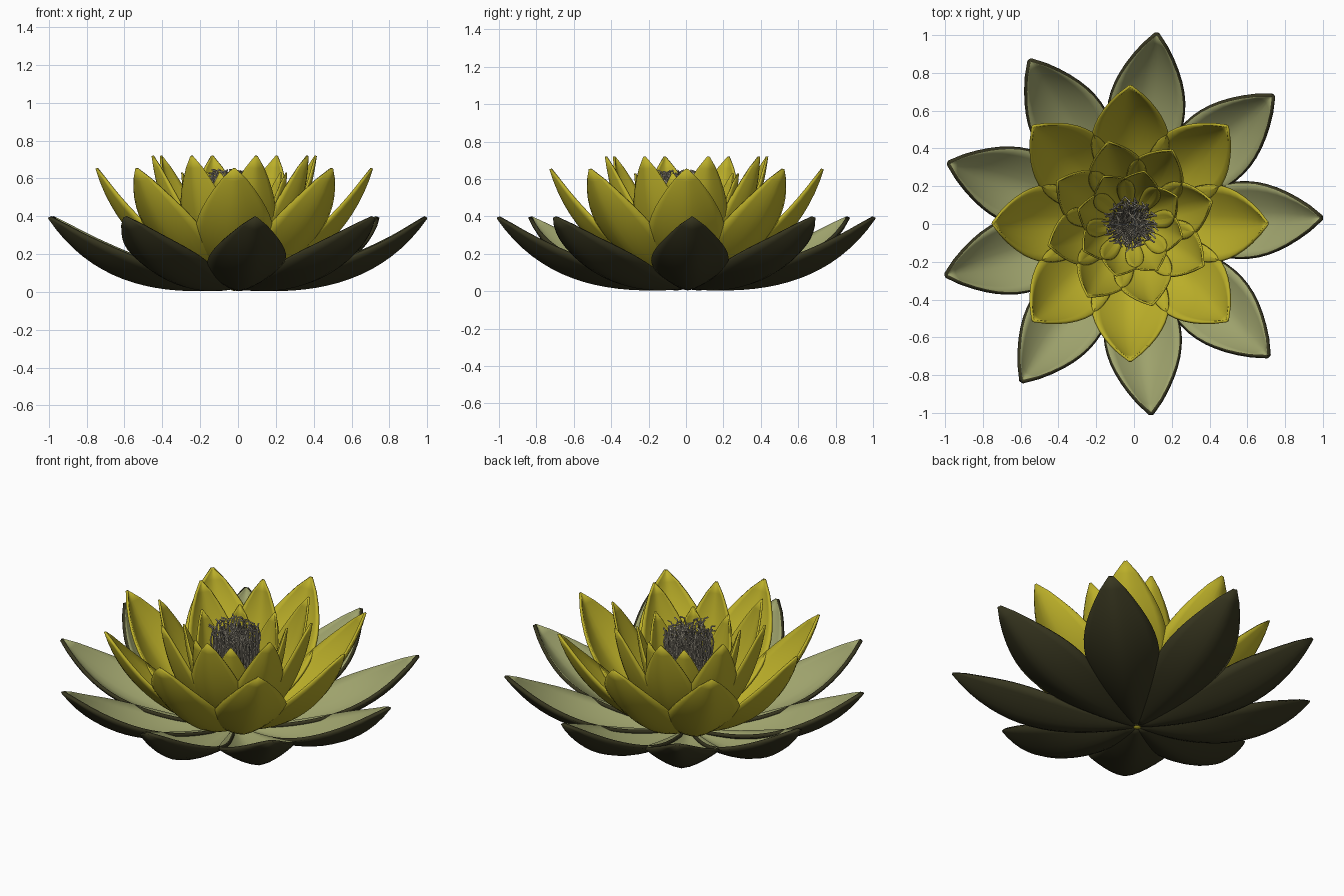
import bpy, bmesh, math, random
from mathutils import Vector

if "Cube" in bpy.data.objects:
    bpy.data.objects.remove(bpy.data.objects["Cube"])
random.seed(4)
CENTRE = Vector((-0.02, 0.003, 0))


def material(name, rgb):
    m = bpy.data.materials.new(name)
    m.diffuse_color = (*rgb, 1)
    m.use_nodes = True
    m.node_tree.nodes["Principled BSDF"].inputs["Base Color"].default_value = m.diffuse_color
    return m


yellow = material("petal yellow", (0.50, 0.43, 0.022))
sage = material("sage green", (0.34, 0.36, 0.15))
dark = material("dark olive", (0.038, 0.036, 0.014))
cream = material("stamen grey", (0.46, 0.42, 0.33))


def bezier(p, t):
    """Point and tangent of a cubic in the (radius, height) plane."""
    p = [Vector(q) for q in p]
    u = 1 - t
    pos = u**3 * p[0] + 3*u*u*t * p[1] + 3*u*t*t * p[2] + t**3 * p[3]
    tan = u*u * (p[1] - p[0]) + 2*u*t * (p[2] - p[1]) + t*t * (p[3] - p[2])
    return pos, tan.normalized()


def petal_ring(name, angles, path, width, cup, thick, mats, rows=18, cols=10):
    """Ring of pointed, cupped petals; the inner side carries the first material."""
    bm = bmesh.new()
    for a in angles:
        a = math.radians(a)
        out = Vector((math.cos(a), math.sin(a), 0))
        side = Vector((-math.sin(a), math.cos(a), 0))
        up = Vector((0, 0, 1))
        grid = []
        for i in range(rows + 1):
            t = 0.015 + 0.985 * i / rows
            pos, tan = bezier(path, t)
            w = width * max(0, math.sin(math.pi * t**1.3))**0.8
            if i == rows:
                w = 0.001
            normal = -tan.y * out + tan.x * up
            row = []
            for j in range(cols + 1):
                s = 2 * j / cols - 1
                co = (CENTRE + out * pos.x + up * pos.y + side * w * s
                      + normal * cup * w * abs(s)**1.5)
                row.append(bm.verts.new(co))
            grid.append(row)
        for i in range(rows):
            for j in range(cols):
                bm.faces.new((grid[i][j], grid[i+1][j], grid[i+1][j+1], grid[i][j+1]))
    for f in bm.faces:
        f.smooth = True
    mesh = bpy.data.meshes.new(name)
    bm.to_mesh(mesh)
    bm.free()
    ob = bpy.data.objects.new(name, mesh)
    bpy.context.collection.objects.link(ob)
    for m in mats:
        mesh.materials.append(m)
    sol = ob.modifiers.new("thickness", 'SOLIDIFY')
    sol.thickness = thick
    sol.offset = -1
    sol.material_offset = sol.material_offset_rim = len(mats) - 1
    bpy.context.view_layer.objects.active = ob
    ob.select_set(True)
    bpy.ops.object.shade_smooth_by_angle(angle=math.radians(40))
    ob.select_set(False)
    return ob


# Outer sepals, dark underneath and sage inside
petal_ring("sepals", [1.7, 41.8, 82, 121.6, 161.6, 195.7, 235.5, 276.3, 316.2],
           [(0, .035), (.35, 0), (.75, .03), (1.005, .4)], .195, .5, .02, [sage, dark])

# Three rings of yellow petals
rings = [
    ("outer_petals", 0, [(0, .035), (.25, .05), (.6, .25), (.72, .655)], .20, .42, .014),
    ("middle_petals", 15, [(0, .04), (.2, .08), (.38, .32), (.44, .72)], .15, .42, .012),
    ("inner_petals", 30, [(0, .045), (.15, .08), (.25, .28), (.28, .63)], .115, .4, .010),
]
for name, start, path, width, cup, thick in rings:
    petal_ring(name, [start + 45 * k for k in range(8)], path, width, cup, thick, [yellow])

# Small core joining the petal bases
bpy.ops.mesh.primitive_uv_sphere_add(segments=16, ring_count=8, radius=.03,
                                     location=CENTRE + Vector((0, 0, .035)))
core = bpy.context.object
core.name = "flower_core"
core.data.materials.append(yellow)
bpy.ops.object.shade_smooth()
core.select_set(False)

# Stamens: a tuft of thin wavy threads with bent tips
curve = bpy.data.curves.new("stamens", 'CURVE')
curve.dimensions = '3D'
curve.bevel_depth = .0045
curve.bevel_resolution = 0
curve.use_fill_caps = True
for k in range(130):
    r = .135 * math.sqrt((k + .5) / 130)
    a = k * 2.39996
    d = Vector((math.cos(a), math.sin(a), 0))
    top = random.uniform(.56, .64)
    b = random.uniform(0, 2 * math.pi)
    bend = Vector((math.cos(b), math.sin(b), 0)) * .03
    pts = [d * r * .3 + Vector((0, 0, .06)),
           d * r * .75 + Vector((0, 0, .25)),
           d * r + bend * .3 + Vector((0, 0, top * .72)),
           d * r - bend * .2 + Vector((0, 0, top - .05)),
           d * r + bend * .2 + Vector((0, 0, top)),
           d * r + bend + Vector((0, 0, top + .008))]
    sp = curve.splines.new('POLY')
    sp.points.add(len(pts) - 1)
    for p, co in zip(sp.points, pts):
        p.co = (*(co + CENTRE), 1)
curve.materials.append(cream)
stamens = bpy.data.objects.new("stamens", curve)
bpy.context.collection.objects.link(stamens)
bpy.context.view_layer.objects.active = stamens
stamens.select_set(True)
bpy.ops.object.convert(target='MESH')
